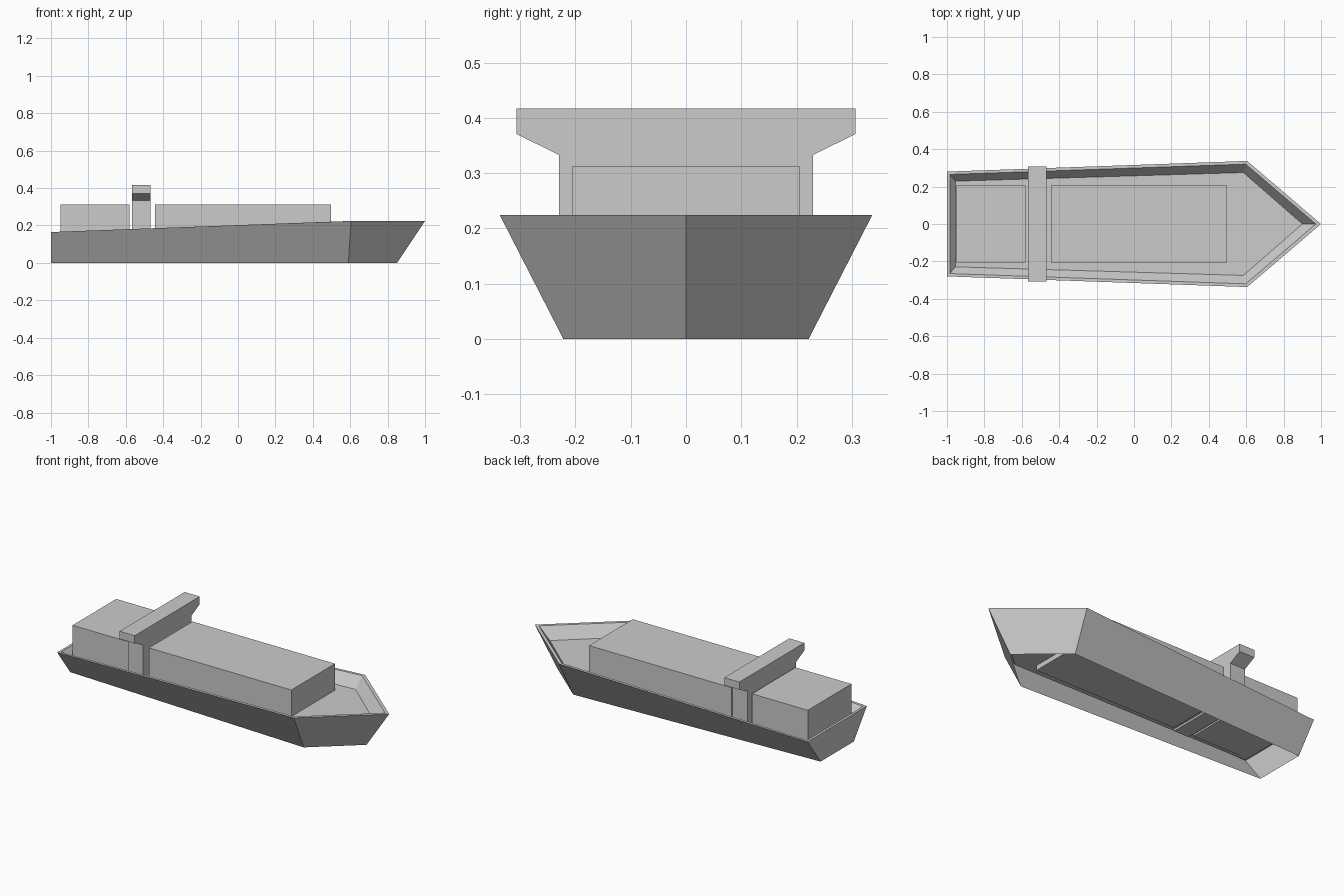
import bpy, bmesh

cube = bpy.data.objects.get("Cube")
if cube:
    bpy.data.objects.remove(cube, do_unlink=True)

grey = bpy.data.materials.new("light_grey")
grey.use_nodes = True
colour = (0.6, 0.6, 0.6, 1)
grey.diffuse_color = colour
next(n for n in grey.node_tree.nodes if n.type == 'BSDF_PRINCIPLED').inputs["Base Color"].default_value = colour


def finish(bm, name):
    mesh = bpy.data.meshes.new(name)
    bm.to_mesh(mesh)
    bm.free()
    mesh.materials.append(grey)
    obj = bpy.data.objects.new(name, mesh)
    bpy.context.collection.objects.link(obj)
    return obj


def extrude_x(name, outline, x0, x1):
    """Solid made by sweeping a (y, z) outline along x."""
    bm = bmesh.new()
    face = bm.faces.new([bm.verts.new((x0, y, z)) for y, z in outline])
    moved = bmesh.ops.extrude_face_region(bm, geom=[face], use_keep_orig=True)["geom"]
    bmesh.ops.translate(bm, vec=(x1 - x0, 0, 0),
                        verts=[g for g in moved if isinstance(g, bmesh.types.BMVert)])
    bmesh.ops.recalc_face_normals(bm, faces=bm.faces)
    return finish(bm, name)


def mirrored(half):
    return half + [(-y, z) for y, z in reversed(half)]


def hull_ring(bm, stern, shoulder, tip):
    """Five-cornered ring, symmetric about the centreline."""
    (xs, ys, zs), (xm, ym, zm) = stern, shoulder
    points = [(xs, -ys, zs), (xm, -ym, zm), tip, (xm, ym, zm), (xs, ys, zs)]
    return [bm.verts.new(p) for p in points]


# Hull: open keel, sloping sides, flat rim, sunken deck
bm = bmesh.new()
rings = [
    hull_ring(bm, (-1, 0.157, 0), (0.59, 0.222, 0), (0.85, 0, 0)),
    hull_ring(bm, (-1, 0.28, 0.165), (0.605, 0.337, 0.224), (1, 0, 0.224)),
    hull_ring(bm, (-0.985, 0.265, 0.165), (0.597, 0.32, 0.224), (0.972, 0, 0.224)),
    hull_ring(bm, (-0.955, 0.229, 0.128), (0.585, 0.275, 0.155), (0.9, 0, 0.155)),
]
for low, high in zip(rings, rings[1:]):
    for i in range(5):
        j = (i + 1) % 5
        bm.faces.new((low[i], low[j], high[j], high[i]))
bm.faces.new(rings[-1])
finish(bm, "hull")

# Cargo blocks
block = mirrored([(0.206, 0.125), (0.206, 0.312)])
extrude_x("front_cargo", block, -0.445, 0.497)
extrude_x("rear_cargo", block, -0.95, -0.58)

# Bridge tower with flared wings
tower = mirrored([(0.23, 0.125), (0.23, 0.333), (0.307, 0.371), (0.307, 0.417)])
extrude_x("bridge", tower, -0.568, -0.468)
